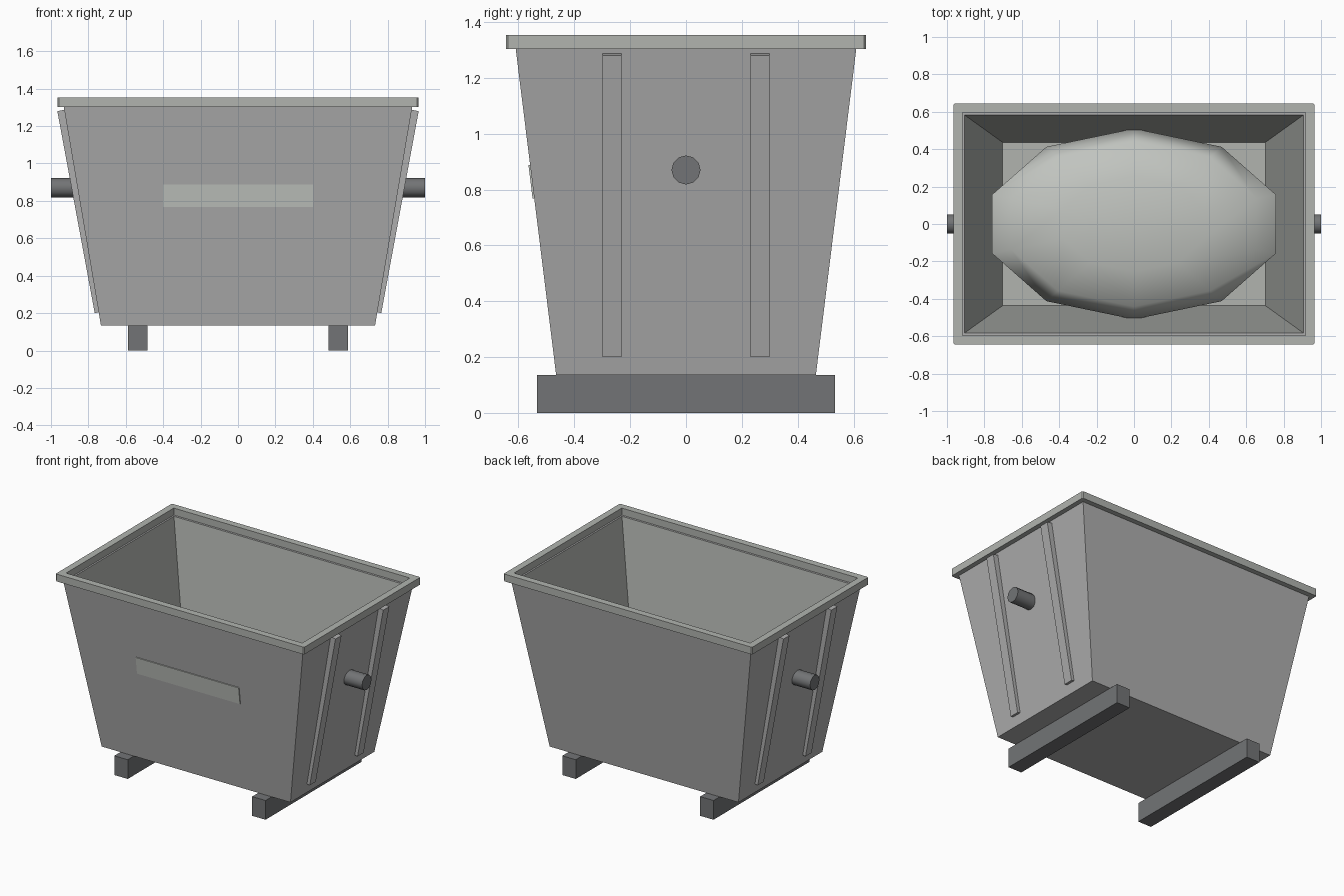
import bpy, bmesh, math
from mathutils import Vector, Matrix

if "Cube" in bpy.data.objects:
    bpy.data.objects.remove(bpy.data.objects["Cube"])


def mat(name, r, g, b):
    m = bpy.data.materials.new(name)
    m.diffuse_color = (r, g, b, 1)
    m.use_nodes = True
    m.node_tree.nodes["Principled BSDF"].inputs["Base Color"].default_value = m.diffuse_color
    return m


body_grey = mat("body grey", 0.42, 0.42, 0.42)
rim_grey = mat("rim grey", 0.44, 0.455, 0.43)
pale_grey = mat("pale grey", 0.53, 0.55, 0.52)
dark_grey = mat("dark grey", 0.17, 0.175, 0.18)


def finish(name, bm, *mats):
    bmesh.ops.recalc_face_normals(bm, faces=bm.faces)
    me = bpy.data.meshes.new(name)
    bm.to_mesh(me)
    bm.free()
    ob = bpy.data.objects.new(name, me)
    bpy.context.collection.objects.link(ob)
    for m in mats:
        me.materials.append(m)
    return ob


def smooth(ob, angle):
    bpy.ops.object.select_all(action='DESELECT')
    ob.select_set(True)
    bpy.context.view_layer.objects.active = ob
    bpy.ops.object.shade_smooth_by_angle(angle=math.radians(angle))


def rect(bm, hx, hy, z):
    return [bm.verts.new((sx * hx, sy * hy, z))
            for sx, sy in ((-1, -1), (1, -1), (1, 1), (-1, 1))]


def bridge(bm, a, b):
    return [bm.faces.new((a[i], a[(i + 1) % 4], b[(i + 1) % 4], b[i]))
            for i in range(4)]


def box(name, size, matrix, material):
    bm = bmesh.new()
    bmesh.ops.create_cube(bm, size=1, matrix=matrix @ Matrix.Diagonal((*size, 1)))
    return finish(name, bm, material)


# tapered open tub with thick walls, lined inside
bm = bmesh.new()
out_low, out_top = rect(bm, 0.733, 0.465, 0.135), rect(bm, 0.932, 0.61, 1.305)
in_top, in_low = rect(bm, 0.905, 0.582, 1.305), rect(bm, 0.703, 0.437, 0.165)
bm.faces.new(out_low)
bridge(bm, out_low, out_top)
bridge(bm, out_top, in_top)
inside = bridge(bm, in_top, in_low) + [bm.faces.new(in_low)]
for f in inside:
    f.material_index = 1
finish("tub", bm, body_grey, rim_grey)

# rim frame with slightly eased outer corners
bm = bmesh.new()
loops = [rect(bm, 0.965, 0.645, 1.303), rect(bm, 0.965, 0.645, 1.354),
         rect(bm, 0.917, 0.597, 1.354), rect(bm, 0.917, 0.597, 1.303)]
for i in range(4):
    bridge(bm, loops[i], loops[(i + 1) % 4])
corners = [e for e in bm.edges if abs(e.verts[0].co.z - e.verts[1].co.z) > 0.01
           and abs(e.verts[0].co.x) > 0.95]
bmesh.ops.bevel(bm, geom=corners, offset=0.007, segments=1, affect='EDGES')
finish("rim", bm, rim_grey)

# load heaped inside the tub
bm = bmesh.new()
bmesh.ops.create_uvsphere(bm, u_segments=10, v_segments=6, radius=1,
                          matrix=Matrix.Translation((0, 0, 0.675))
                          @ Matrix.Diagonal((0.797, 0.51, 0.17, 1)))
smooth(finish("load_heap", bm, pale_grey), 80)

# plate lying on the sloping front wall
slope = math.atan2(0.145, 1.17)
z = 0.828
y = -(0.465 + 0.145 * (z - 0.135) / 1.17)
box("front_plate", (0.8, 0.008, 0.12),
    Matrix.Translation((0, y - 0.002, z)) @ Matrix.Rotation(slope, 4, 'X'), pale_grey)

for side, s in (("left", -1), ("right", 1)):
    # skid under the tub
    box(side + "_skid", (0.104, 1.066, 0.135),
        Matrix.Translation((s * 0.535, 0, 0.0675)), dark_grey)

    # sloping ribs on the end wall
    low, top = Vector((0.766, 0, 0.2)), Vector((0.966, 0, 1.28))
    tilt = math.atan2(top.x - low.x, top.z - low.z)
    mid = (low + top) / 2 - Vector((math.cos(tilt), 0, -math.sin(tilt))) * 0.022
    for end, ry in (("front", -0.265), ("back", 0.265)):
        box(f"{side}_{end}_rib", (0.044, 0.067, (top - low).length),
            Matrix.Translation((s * mid.x, ry, mid.z))
            @ Matrix.Rotation(s * tilt, 4, 'Y'), body_grey)

    # lifting pin
    bm = bmesh.new()
    bmesh.ops.create_cone(bm, cap_ends=True, segments=12, radius1=0.052, radius2=0.052,
                          depth=0.15, matrix=Matrix.Translation((s * 0.925, 0, 0.87))
                          @ Matrix.Rotation(math.pi / 2, 4, 'Y'))
    smooth(finish(side + "_pin", bm, dark_grey), 40)
